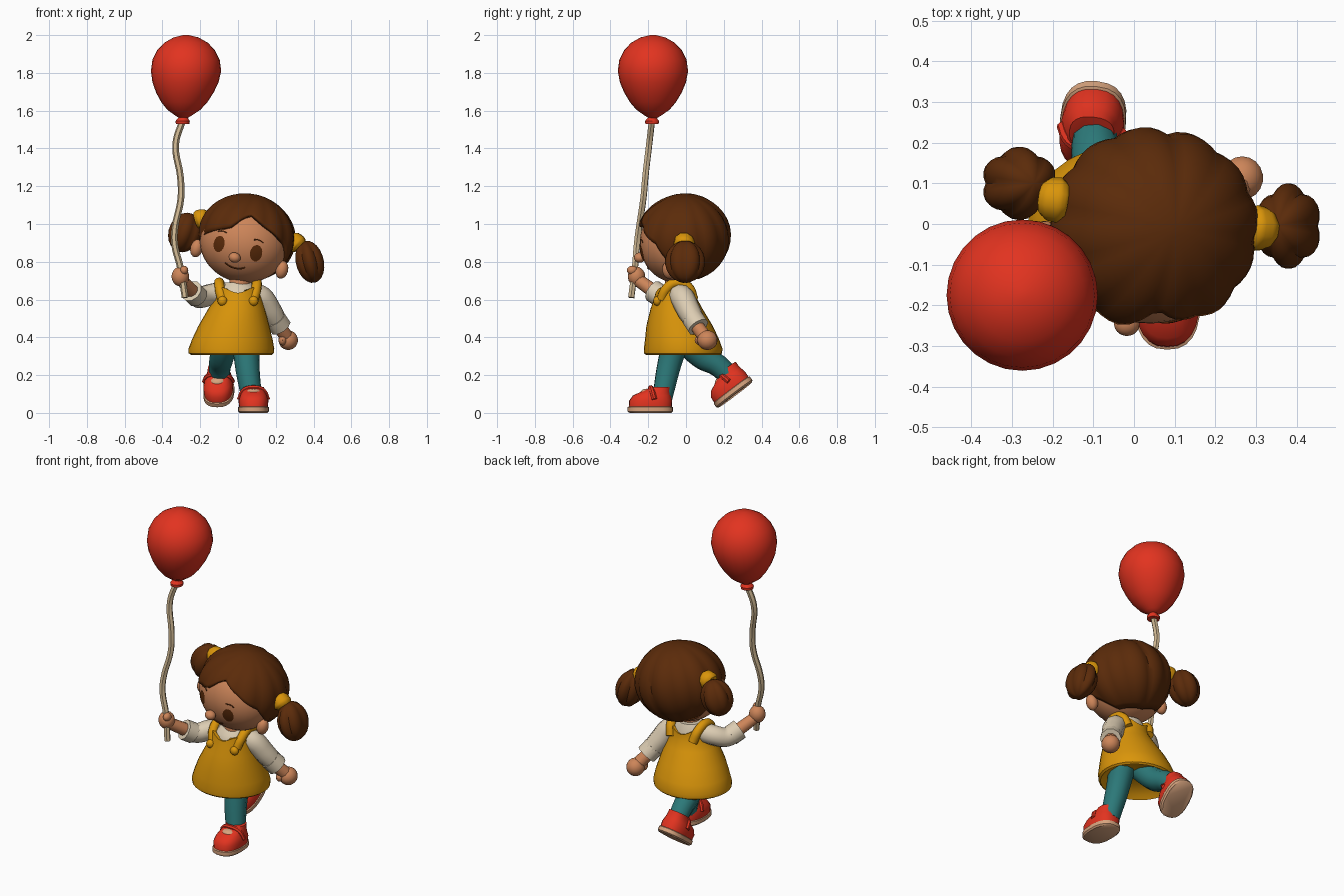
import bpy, bmesh
from math import sin, cos, pi, radians, sqrt, exp, copysign, atan2
from mathutils import Matrix, Vector

if "Cube" in bpy.data.objects:
    bpy.data.objects.remove(bpy.data.objects["Cube"])


def material(name, rgb):
    m = bpy.data.materials.new(name)
    m.use_nodes = True
    m.diffuse_color = (*rgb, 1)
    node = m.node_tree.nodes["Principled BSDF"]
    node.inputs["Base Color"].default_value = (*rgb, 1)
    node.inputs["Roughness"].default_value = 0.8
    return m


RED = material("red", (0.76, 0.033, 0.014))
BROWN = material("hair brown", (0.105, 0.024, 0.003))
YELLOW = material("mustard yellow", (0.7, 0.3, 0.003))
TEAL = material("teal", (0.025, 0.19, 0.19))
SKIN = material("skin", (0.61, 0.235, 0.1))
CREAM = material("cream", (0.72, 0.61, 0.45))
SOLE = material("sole beige", (0.68, 0.37, 0.21))
STRING = material("string beige", (0.63, 0.48, 0.29))
I = Matrix.Identity(4)


def smooth(ob, angle=40):
    bpy.ops.object.select_all(action="DESELECT")
    ob.select_set(True)
    bpy.context.view_layer.objects.active = ob
    bpy.ops.object.shade_smooth_by_angle(angle=radians(angle))
    return ob


def finish(name, bm, mat, m=I):
    bmesh.ops.recalc_face_normals(bm, faces=bm.faces)
    me = bpy.data.meshes.new(name)
    bm.to_mesh(me)
    bm.free()
    me.materials.append(mat)
    ob = bpy.data.objects.new(name, me)
    ob.matrix_world = m
    bpy.context.collection.objects.link(ob)
    return smooth(ob)


def skin_rings(name, rings, mat, m=I, start=True, end=True):
    bm = bmesh.new()
    vs = [[bm.verts.new(p) for p in ring] for ring in rings]
    n = len(vs[0])
    for a, b in zip(vs, vs[1:]):
        for i in range(n):
            j = (i + 1) % n
            bm.faces.new((a[i], a[j], b[j], b[i]))
    if start:
        bm.faces.new(vs[0][::-1])
    if end:
        bm.faces.new(vs[-1])
    return finish(name, bm, mat, m)


def oval(z, cx, cy, rx, ry, n=24, square=1, rise=0):
    """Ring of points; square < 1 makes it boxier, rise lifts it on the diagonals."""
    ring = []
    for i in range(n):
        c, s = cos(2 * pi * i / n), sin(2 * pi * i / n)
        ring.append((cx + rx * copysign(abs(c) ** square, c), cy + ry * copysign(abs(s) ** square, s),
                     z + rise * (2 * c * s) ** 2))
    return ring


def loft(name, sections, mat, m=I, n=24, square=1):
    return skin_rings(name, [oval(*s, n=n, square=square) for s in sections], mat, m)


def ball(name, loc, radii, mat, m=I, tilt=0, lobes=0, u=18, v=11):
    bm = bmesh.new()
    bmesh.ops.create_uvsphere(bm, u_segments=u, v_segments=v, radius=1)
    for p in bm.verts:
        if lobes:
            p.co.xy *= 0.88 + 0.15 * abs(sin(lobes * atan2(p.co.y, p.co.x) / 2))
        p.co = [c * r for c, r in zip(p.co, radii)]
    return finish(name, bm, mat, m @ Matrix.Translation(loc) @ Matrix.Rotation(tilt, 4, "Y"))


def tube(name, points, radii, mat, m=I, sides=3):
    cu = bpy.data.curves.new(name, "CURVE")
    cu.dimensions = "3D"
    cu.bevel_depth = 1
    cu.bevel_resolution = sides
    cu.resolution_u = 5
    cu.use_fill_caps = True
    sp = cu.splines.new("BEZIER")
    sp.bezier_points.add(len(points) - 1)
    for i, (bp, p) in enumerate(zip(sp.bezier_points, points)):
        bp.co = p
        bp.radius = radii[i] if isinstance(radii, list) else radii
        bp.handle_left_type = bp.handle_right_type = "AUTO"
    cu.materials.append(mat)
    ob = bpy.data.objects.new(name, cu)
    ob.matrix_world = m
    bpy.context.collection.objects.link(ob)
    bpy.ops.object.select_all(action="DESELECT")
    ob.select_set(True)
    bpy.context.view_layer.objects.active = ob
    bpy.ops.object.convert(target="MESH")
    return smooth(bpy.context.view_layer.objects.active)


# Balloon, knot and string
profile = [(1.56, .02), (1.575, .045), (1.605, .088), (1.645, .122), (1.695, .152), (1.75, .175),
           (1.81, .186), (1.87, .178), (1.92, .153), (1.96, .115), (1.988, .065), (2.0, .015)]
loft("balloon", [(z, -.275 - .06 * max(0, 1.8 - z), -.175, r, r) for z, r in profile], RED, n=28)
loft("balloon_knot", [(1.53, -.293, -.18, .036, .036), (1.545, -.293, -.18, .038, .038),
                      (1.57, -.29, -.178, .018, .018)], RED, n=14)
tube("balloon_string", [(-.293, -.18, 1.55), (-.33, -.195, 1.42), (-.305, -.215, 1.25), (-.302, -.225, 1.14),
                        (-.335, -.25, .97), (-.335, -.26, .89), (-.305, -.27, .77), (-.28, -.29, .61)],
     .018, STRING, sides=1)

# Head, turned and tilted towards its left
HEAD = Matrix.Translation((.055, .025, .96)) @ Matrix.Rotation(radians(-8), 4, "Z") @ Matrix.Rotation(radians(14), 4, "Y")
HC, HR = Vector((0, -.072, -.06)), Vector((.235, .2, .212))
ball("head", HC, HR, SKIN, HEAD, u=36, v=24)
ball("nose", (0, -.278, -.142), (.032, .03, .027), SKIN, HEAD)


def on_face(x, z, lift=.004):
    d = 1 - (x / HR.x) ** 2 - ((z - HC.z) / HR.z) ** 2
    return (x, HC.y - HR.y * sqrt(d) - lift, z)


for side, s in (("left", 1), ("right", -1)):
    ball(side + "_ear", (s * .235, -.09, -.15), (.033, .035, .048), SKIN, HEAD)
    rings = [[on_face(s * .102 + k * .031 * cos(2 * pi * i / 16), -.093 + k * .044 * sin(2 * pi * i / 16))
              for i in range(16)] for k in (1, .6, .2)]
    skin_rings(side + "_eye", rings, BROWN, HEAD, start=False)
    tube(side + "_eyebrow", [on_face(s * x, z, .001) for x, z in ((.075, -.026), (.1, -.021), (.125, -.03))],
         .003, BROWN, HEAD, 1)
tube("mouth", [on_face(.005 + x, -.198 + 5 * x * x, .001) for x in (-.055, -.03, 0, .03, .055)],
     .0045, BROWN, HEAD, 1)

# Hair cap: a lobed, parted shell whose lower edge follows the hairline (degrees round, degrees down)
HAIRLINE = [(-180, 162), (-105, 152), (-85, 120), (-65, 106), (-40, 93), (-14, 80), (-3, 63), (4, 55),
            (30, 69), (60, 87), (80, 116), (105, 152), (180, 162)]


def hairline(a):
    for (a0, p0), (a1, p1) in zip(HAIRLINE, HAIRLINE[1:]):
        if a <= a1:
            return radians(p0 + (p1 - p0) * (a - a0) / (a1 - a0))


def hair_point(a, t):
    p = t * hairline(a)
    a = radians(a)
    k = .97 + .045 * abs(sin(6 * a)) * sin(p) ** 3
    k += (.08 if p > pi / 2 else .035) * cos(p) ** 2
    k -= .025 * exp(-(sin(a) * sin(p) / .08) ** 2) * sin(p)
    front = .022 * max(0, cos(a)) * sin(p) ** 2
    return (.005 + .257 * k * sin(a) * sin(p), -.03 - front - .24 * k * cos(a) * sin(p), -.025 + .225 * k * cos(p))


hair = skin_rings("hair", [[hair_point(-180 + 5 * i, t / 16) for i in range(72)]
                           for t in [.3] + list(range(1, 17))], BROWN, HEAD, end=False)
shell = hair.modifiers.new("thickness", "SOLIDIFY")
shell.thickness = .022
shell.offset = -1

# Bunches and hair bands
ball("left_bunch", (.38, -.005, .80), (.078, .103, .114), BROWN, tilt=radians(-14), lobes=6, u=36)
ball("right_bunch", (-.282, .10, .955), (.09, .088, .107), BROWN, tilt=radians(20), lobes=6, u=36)
for side, s in (("left", 1), ("right", -1)):
    tube(side + "_hair_band", [(s * x, 0, z) for x, z in ((.235, .005), (.25, .004), (.272, -.003), (.287, -.012))],
         [.045, .056, .054, .042], YELLOW, HEAD)

# Neck, shirt and dress
loft("neck", [(.62, .005, -.06, .056, .056), (.76, .015, -.05, .056, .056)], SKIN)
loft("shirt", [(.52, 0, -.05, .11, .1), (.62, 0, -.052, .11, .1), (.66, 0, -.048, .1, .085),
               (.69, .0, -.04, .07, .065)], CREAM)
dress = [(.36, -.03, -.01, .13, .12), (.328, -.033, -.012, .19, .175), (.306, -.035, -.015, .212, .196),
         (.315, -.036, -.015, .225, .206), (.34, -.035, -.015, .227, .208), (.39, -.03, -.021, .213, .196),
         (.46, -.022, -.034, .188, .176), (.55, -.008, -.05, .15, .138), (.6, 0, -.055, .128, .116)]
skin_rings("dress", [oval(*s, n=32) for s in dress] + [oval(.635, 0, -.053, .12, .108, n=32, rise=.03),
                                                       oval(.63, 0, -.053, .1, .09, n=32, rise=.03)], YELLOW)
for side, s in (("left", 1), ("right", -1)):
    tube(side + "_strap", [(s * .082, -.13, .6), (s * .095, -.108, .65), (s * .1, -.05, .69),
                           (s * .092, .012, .665), (s * .075, .04, .6)], .027, YELLOW)
    ball(side + "_button", (s * .082, -.152, .592), (.026, .022, .026), YELLOW, u=12, v=8)

# Right arm, raised and holding the string
tube("right_sleeve", [(-.07, -.04, .64), (-.15, -.06, .625), (-.205, -.11, .61), (-.235, -.155, .635)],
     [.06, .058, .056, .055], CREAM)
tube("right_cuff", [(-.215, -.13, .615), (-.245, -.175, .645)], .06, CREAM)
tube("right_wrist", [(-.23, -.15, .63), (-.295, -.25, .7)], [.038, .034], SKIN)
ball("right_hand", (-.305, -.262, .722), (.047, .046, .052), SKIN)
ball("right_thumb", (-.285, -.285, .755), (.022, .028, .024), SKIN, u=12, v=8)

# Left arm, swung back
tube("left_sleeve", [(.06, -.045, .64), (.12, -.02, .61), (.17, .015, .54), (.215, .055, .47)],
     [.055, .065, .062, .054], CREAM)
tube("left_cuff", [(.195, .035, .5), (.225, .065, .455)], .06, CREAM)
tube("left_wrist", [(.21, .05, .47), (.262, .105, .395)], [.037, .038], SKIN)
ball("left_hand", (.266, .113, .385), (.052, .054, .052), SKIN)
ball("left_thumb", (.236, .078, .385), (.022, .032, .028), SKIN, u=12, v=8)

# Legs
tube("left_leg", [(.045, -.04, .42), (.047, -.085, .27), (.072, -.125, .08)], [.078, .066, .055], TEAL)
tube("right_leg", [(-.06, -.02, .42), (-.085, .08, .3), (-.095, .17, .25), (-.098, .25, .17)],
     [.08, .066, .06, .052], TEAL)


# Shoes: the right one trails with its heel raised
def shoe(side, m):
    loft(side + "_sole", [(0, 0, -.037, .073, .11), (.008, 0, -.037, .081, .12), (.03, 0, -.037, .081, .12),
                          (.036, 0, -.037, .07, .11)], SOLE, m, square=.8)
    loft(side + "_shoe", [(.03, 0, -.037, .076, .114), (.065, 0, -.035, .079, .114), (.092, 0, -.028, .071, .101),
                          (.112, 0, -.008, .061, .078), (.138, 0, .02, .055, .05)], RED, m, square=.82)
    ball(side + "_sock", (0, -.056, .106), (.042, .034, .022), SOLE, m)
    tube(side + "_shoe_strap", [(-.074, -.015, .07), (-.05, -.028, .118), (0, -.035, .132),
                                (.05, -.028, .118), (.074, -.015, .07)], .015, RED, m, 2)


shoe("left", Matrix.Translation((.082, -.152, 0)))
shoe("right", Matrix.Translation((-.097, .29, .118)) @ Matrix.Rotation(radians(-6), 4, "Z")
     @ Matrix.Rotation(radians(37), 4, "X"))
